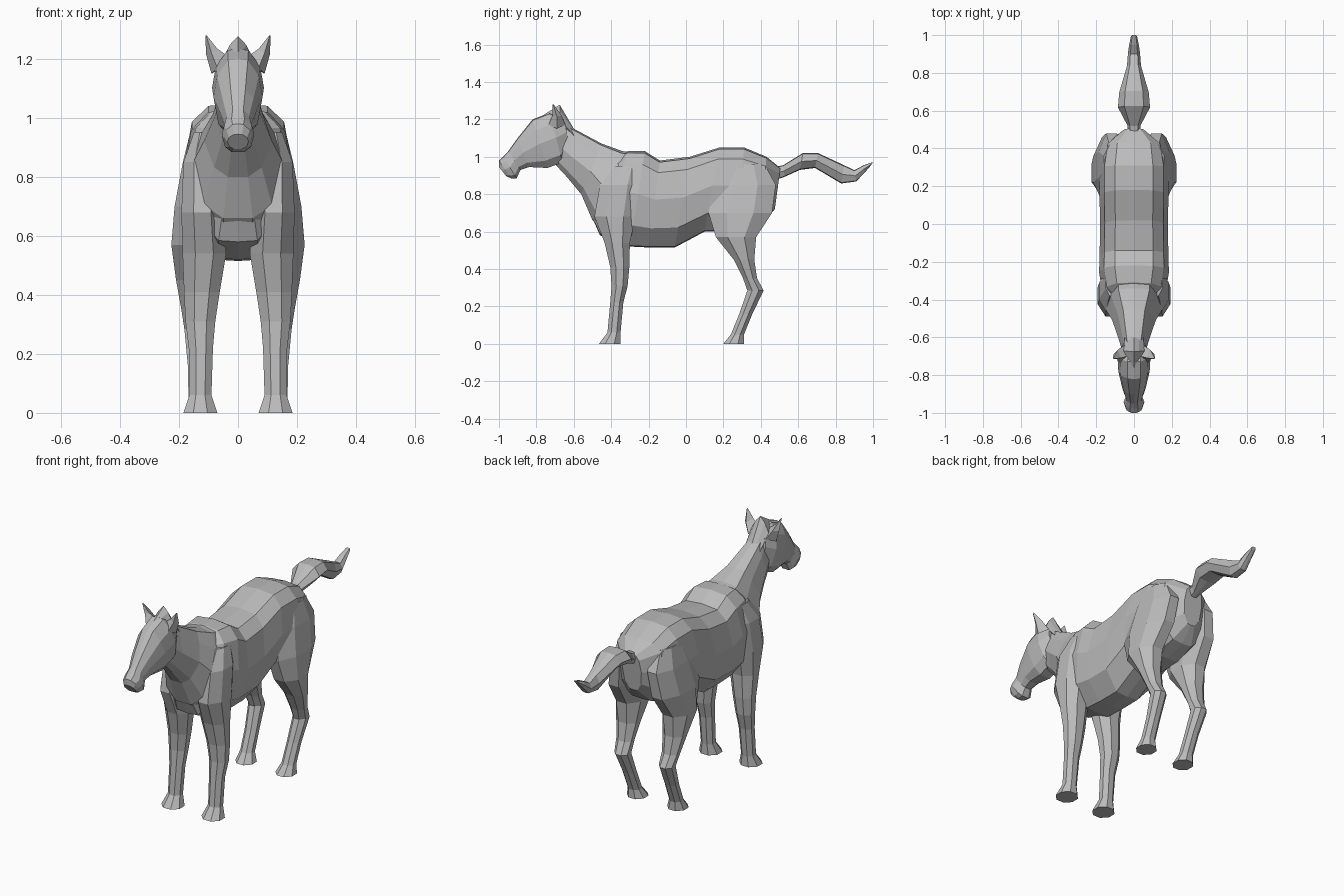
import bpy, bmesh, math

coat = bpy.data.materials.new("grey coat")
coat.diffuse_color = (0.5, 0.5, 0.5, 1)


def loft(name, rings):
    """Skin a list of point rings with flat quads and cap both ends."""
    bm = bmesh.new()
    loops = [[bm.verts.new(p) for p in r] for r in rings]
    n = len(loops[0])
    for a, b in zip(loops, loops[1:]):
        for i in range(n):
            j = (i + 1) % n
            bm.faces.new((a[i], a[j], b[j], b[i]))
    bm.faces.new(loops[0])
    bm.faces.new(loops[-1])
    bmesh.ops.recalc_face_normals(bm, faces=bm.faces)
    me = bpy.data.meshes.new(name)
    bm.to_mesh(me)
    bm.free()
    me.materials.append(coat)
    ob = bpy.data.objects.new(name, me)
    bpy.context.collection.objects.link(ob)
    return ob


def spine(name, rings, half):
    """Rings are (top y, top z, bottom y, bottom z, half width)."""
    prof = half + [(-x, t) for x, t in half[-2:0:-1]]
    loft(name, [[(w * fx, yb + (yt - yb) * t, zb + (zt - zb) * t) for fx, t in prof]
                for yt, zt, yb, zb, w in rings])


def leg(name, rings, s):
    """Rings are (z, front y, back y, inner x, outer x)."""
    k = math.cos(math.pi / 8)
    ang = [math.pi / 8 + i * math.pi / 4 for i in range(8)]
    loft(name, [[(s * ((x0 + x1) / 2 + (x1 - x0) / 2 * math.cos(a) / k),
                  (y0 + y1) / 2 + (y1 - y0) / 2 * math.sin(a) / k, z) for a in ang]
                for z, y0, y1, x0, x1 in rings])


# Torso
spine("torso", [
    (-0.36, 1.00, -0.53, 0.74, 0.11),
    (-0.31, 1.03, -0.46, 0.58, 0.165),
    (-0.22, 1.03, -0.30, 0.52, 0.185),
    (-0.14, 0.98, -0.20, 0.515, 0.182),
    (0.02, 1.00, -0.06, 0.515, 0.18),
    (0.18, 1.05, 0.10, 0.60, 0.182),
    (0.31, 1.05, 0.28, 0.60, 0.182),
    (0.43, 1.00, 0.40, 0.64, 0.16),
    (0.505, 0.94, 0.475, 0.72, 0.06),
], [(0, 1), (.55, .98), (.86, .86), (1, .55), (.88, .22), (.4, 0.01), (0, 0)])

# Neck
spine("neck", [
    (-0.66, 1.19, -0.70, 0.96, 0.06),
    (-0.60, 1.15, -0.635, 0.89, 0.078),
    (-0.45, 1.07, -0.56, 0.80, 0.115),
    (-0.34, 1.03, -0.50, 0.66, 0.165),
    (-0.22, 1.02, -0.40, 0.56, 0.17),
], [(0, 1), (.5, .97), (.75, .78), (1, .45), (.7, .12), (.3, 0), (0, 0)])

# Head
spine("head", [
    (-0.65, 1.20, -0.625, 1.06, 0.06),
    (-0.73, 1.235, -0.66, 0.97, 0.088),
    (-0.82, 1.20, -0.74, 0.94, 0.083),
    (-0.90, 1.10, -0.84, 0.945, 0.062),
    (-0.95, 1.03, -0.885, 0.93, 0.045),
    (-0.978, 1.0, -0.905, 0.885, 0.055),
    (-1.0, 0.98, -0.935, 0.885, 0.047),
    (-1.0, 0.945, -0.96, 0.895, 0.036),
], [(0, 1), (.4, .98), (.85, .78), (1, .5), (.8, .15), (.4, 0), (0, 0)])

# Forelock peak between the ears
spine("forelock", [
    (-0.76, 1.225, -0.76, 1.19, 0.03),
    (-0.675, 1.278, -0.67, 1.16, 0.055),
    (-0.60, 1.15, -0.60, 1.10, 0.05),
], [(0, 1), (.5, .75), (1, .3), (.6, 0), (0, 0)])

# Tail
spine("tail", [
    (0.47, 0.945, 0.49, 0.88, 0.03),
    (0.52, 0.955, 0.525, 0.892, 0.035),
    (0.625, 1.02, 0.61, 0.93, 0.085),
    (0.705, 1.02, 0.69, 0.94, 0.078),
    (0.845, 0.955, 0.83, 0.857, 0.037),
    (0.90, 0.928, 0.91, 0.868, 0.032),
    (0.95, 0.955, 0.955, 0.915, 0.025),
    (1.0, 0.972, 0.99, 0.955, 0.016),
], [(0, 1), (.6, .95), (1, .5), (.6, .05), (0, 0)])

# Legs and ears, mirrored left and right
for side, s in (("left", 1), ("right", -1)):
    leg("front_leg_" + side, [
        (0.0, -0.465, -0.35, 0.07, 0.185),
        (0.06, -0.42, -0.35, 0.09, 0.165),
        (0.22, -0.405, -0.335, 0.085, 0.167),
        (0.31, -0.398, -0.312, 0.077, 0.178),
        (0.41, -0.405, -0.303, 0.062, 0.183),
        (0.54, -0.435, -0.30, 0.04, 0.188),
        (0.68, -0.49, -0.27, 0.05, 0.192),
        (0.85, -0.46, -0.25, 0.06, 0.185),
        (0.95, -0.38, -0.25, 0.08, 0.15),
    ], s)
    leg("hind_leg_" + side, [
        (0.0, 0.20, 0.31, 0.075, 0.18),
        (0.05, 0.24, 0.31, 0.095, 0.168),
        (0.16, 0.285, 0.355, 0.098, 0.17),
        (0.285, 0.328, 0.415, 0.10, 0.182),
        (0.35, 0.305, 0.38, 0.098, 0.192),
        (0.45, 0.255, 0.365, 0.085, 0.21),
        (0.57, 0.16, 0.375, 0.07, 0.226),
        (0.70, 0.12, 0.46, 0.06, 0.215),
        (0.85, 0.15, 0.48, 0.05, 0.187),
        (0.96, 0.22, 0.42, 0.06, 0.16),
    ], s)
    loft("ear_" + side, [
        [(s * x, y, z) for x, y, z in ring] for ring in (
            [(.035, -.70, 1.21), (.07, -.735, 1.17), (.09, -.69, 1.15), (.055, -.645, 1.17)],
            [(.07, -.71, 1.235), (.09, -.715, 1.22), (.108, -.69, 1.215), (.085, -.665, 1.22)],
            [(.106, -.712, 1.28), (.108, -.714, 1.28), (.111, -.71, 1.278), (.108, -.707, 1.28)])])
